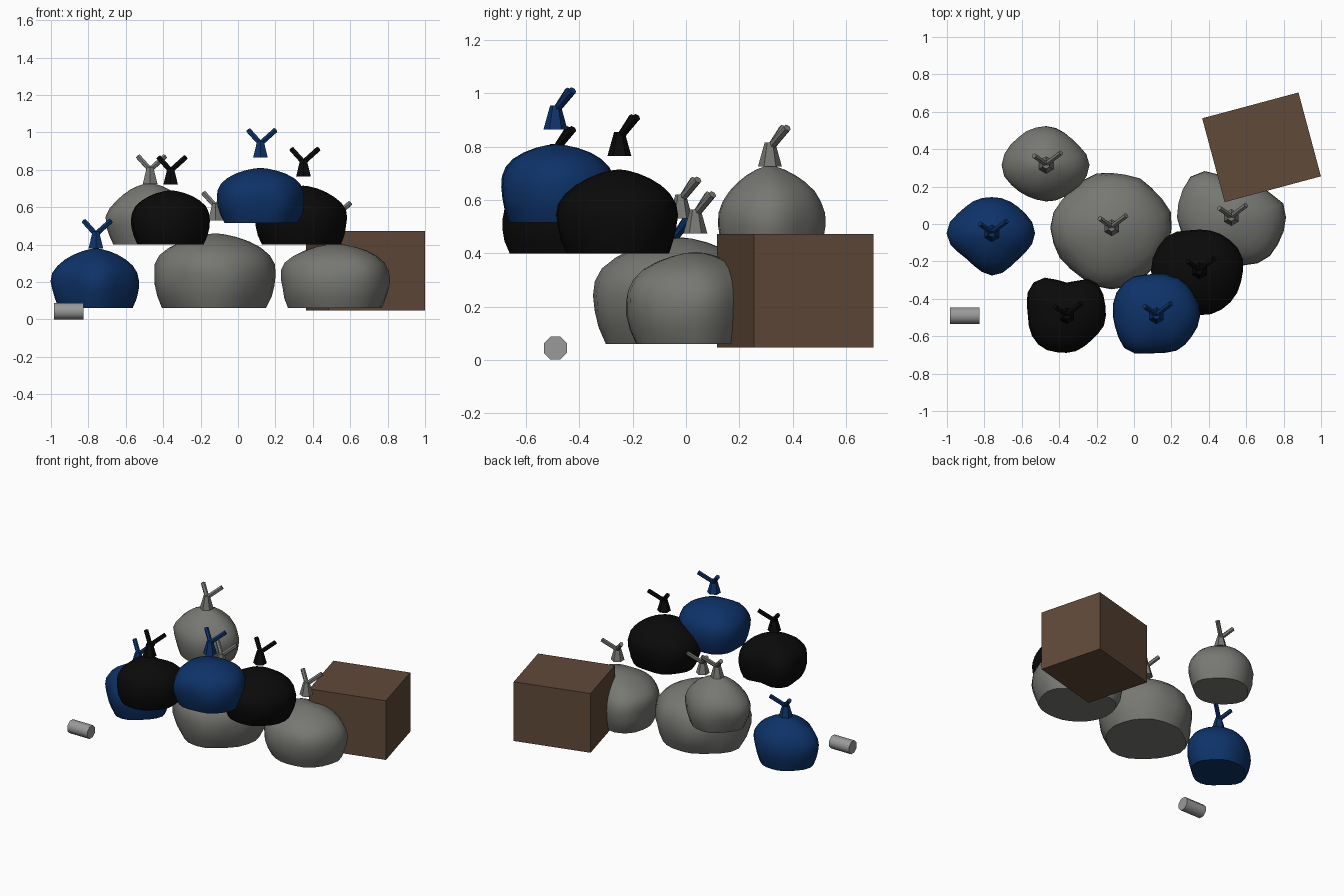
import bpy, bmesh, math
from mathutils import Vector, Matrix, noise

if "Cube" in bpy.data.objects:
    bpy.data.objects.remove(bpy.data.objects["Cube"], do_unlink=True)


def material(name, r, g, b):
    m = bpy.data.materials.new(name)
    m.use_nodes = True
    m.diffuse_color = (r, g, b, 1)
    bsdf = m.node_tree.nodes["Principled BSDF"]
    bsdf.inputs["Base Color"].default_value = (r, g, b, 1)
    bsdf.inputs["Roughness"].default_value = 0.7
    return m


grey = material("grey plastic", 0.185, 0.185, 0.172)
blue = material("blue plastic", 0.004, 0.032, 0.14)
black = material("black plastic", 0.003, 0.003, 0.003)
brown = material("brown cardboard", 0.115, 0.067, 0.04)
metal = material("can metal", 0.32, 0.32, 0.32)


def finish(bm, name, mat, smooth_angle=None):
    bmesh.ops.recalc_face_normals(bm, faces=bm.faces)
    mesh = bpy.data.meshes.new(name)
    bm.to_mesh(mesh)
    bm.free()
    mesh.materials.append(mat)
    ob = bpy.data.objects.new(name, mesh)
    bpy.context.collection.objects.link(ob)
    if smooth_angle:
        bpy.ops.object.select_all(action="DESELECT")
        ob.select_set(True)
        bpy.context.view_layer.objects.active = ob
        bpy.ops.object.shade_smooth_by_angle(angle=math.radians(smooth_angle))


def rod(bm, start, end, r1, r2, sides=8, turn=0.0):
    """Tapered cylinder between two points."""
    axis = end - start
    rot = axis.to_track_quat("Z", "Y").to_matrix().to_4x4()
    place = Matrix.Translation((start + end) / 2) @ rot @ Matrix.Rotation(turn, 4, "Z")
    bmesh.ops.create_cone(bm, cap_ends=True, segments=sides, radius1=r1,
                          radius2=r2, depth=axis.length, matrix=place)


def footprint(radii, angle):
    """Smoothly interpolate evenly spaced radii around the circle."""
    n = len(radii)
    f = angle / math.tau * n
    i = int(f)
    k = (1 - math.cos((f - i) * math.pi)) / 2
    return (radii[i % n] * (1 - k) + radii[(i + 1) % n] * k) / 100


def sack_width(t, shoulder):
    """Relative width at height t: tucked base, full belly, pinched top."""
    belly = 0.45
    if t < belly:
        return 1 - 0.15 * ((belly - t) / belly) ** 2
    u = (t - belly) / (1 - belly)
    return (1 - u ** shoulder) ** 0.66


def bag(name, mat, x, y, z0, z1, shoulder, radii, sides=24, rows=10):
    bm = bmesh.new()
    rings = []
    for j in range(rows):
        t = math.sin(j / rows * math.pi / 2)
        ring = []
        for i in range(sides):
            a = math.tau * i / sides
            r = footprint(radii, a) * sack_width(t, shoulder)
            p = Vector((x + r * math.cos(a), y + r * math.sin(a), z0 + t * (z1 - z0)))
            crumple = 1 + 0.045 * noise.noise(p * 8)
            ring.append(bm.verts.new((x + (p.x - x) * crumple,
                                      y + (p.y - y) * crumple, p.z)))
        rings.append(ring)
    for low, high in zip(rings, rings[1:]):
        for i in range(sides):
            k = (i + 1) % sides
            bm.faces.new((low[i], low[k], high[k], high[i]))
    tip = bm.verts.new((x, y, z1))
    for i in range(sides):
        bm.faces.new((rings[-1][i], rings[-1][(i + 1) % sides], tip))
    bm.faces.new(rings[0])
    finish(bm, name, mat, 45)


def tie(name, mat, x, y, z):
    """Gathered neck with two loose ends leaning backwards."""
    bm = bmesh.new()
    base = Vector((x, y, z))
    rod(bm, base, base + Vector((0, 0, 0.09)), 0.045, 0.02, 6)
    knot = base + Vector((0, 0.005, 0.075))
    rod(bm, knot, base + Vector((-0.064, 0.05, 0.146)), 0.015, 0.015, 6)
    rod(bm, knot, base + Vector((0.079, 0.065, 0.146)), 0.015, 0.015, 6)
    finish(bm, name, mat)


# Bags: name, material, centre, bottom, top, tie height, shoulder, radii (hundredths)
bags = [
    ("big_grey", grey, -0.12, -0.02, 0.06, 0.46, 0.53, 2.4, (32.5, 30.5, 29.5, 29.5, 33.5, 31, 33, 31)),
    ("right_grey", grey, 0.52, 0.035, 0.06, 0.405, 0.475, 2.5, (29.5, 24, 21, 31, 29, 27, 26, 29)),
    ("side_blue", blue, -0.76, -0.05, 0.06, 0.38, 0.38, 2.0, (23, 20, 19.5, 20, 24, 19.5, 22, 20)),
    ("back_grey", grey, -0.47, 0.315, 0.40, 0.73, 0.725, 1.6, (23.5, 20, 21, 21, 23.5, 20, 19.5, 20)),
    ("front_black", black, -0.36, -0.49, 0.40, 0.69, 0.72, 2.5, (21, 24, 18, 25, 20.5, 22, 20, 19)),
    ("right_black", black, 0.35, -0.25, 0.40, 0.715, 0.765, 2.1, (23.5, 23.5, 22, 25, 26, 25, 23.5, 23)),
    ("top_blue", blue, 0.12, -0.49, 0.515, 0.81, 0.865, 2.7, (23.5, 24, 22.5, 25, 23, 24, 20, 22)),
]
for label, mat, x, y, bottom, top, tie_z, shoulder, radii in bags:
    bag(label + "_bag", mat, x, y, bottom, top, shoulder, radii)
    tie(label + "_tie", mat, x, y, tie_z)

# Cardboard box
bm = bmesh.new()
place = Matrix.Translation((0.682, 0.41, 0.26)) @ Matrix.Rotation(math.radians(15), 4, "Z")
bmesh.ops.create_cube(bm, size=1, matrix=place @ Matrix.Diagonal((0.533, 0.464, 0.426, 1)))
finish(bm, "cardboard_box", brown)

# Can lying on its side
bm = bmesh.new()
rod(bm, Vector((-0.985, -0.49, 0.044)), Vector((-0.826, -0.49, 0.044)),
    0.047, 0.047, 8, math.pi / 8)
finish(bm, "can", metal, 50)
